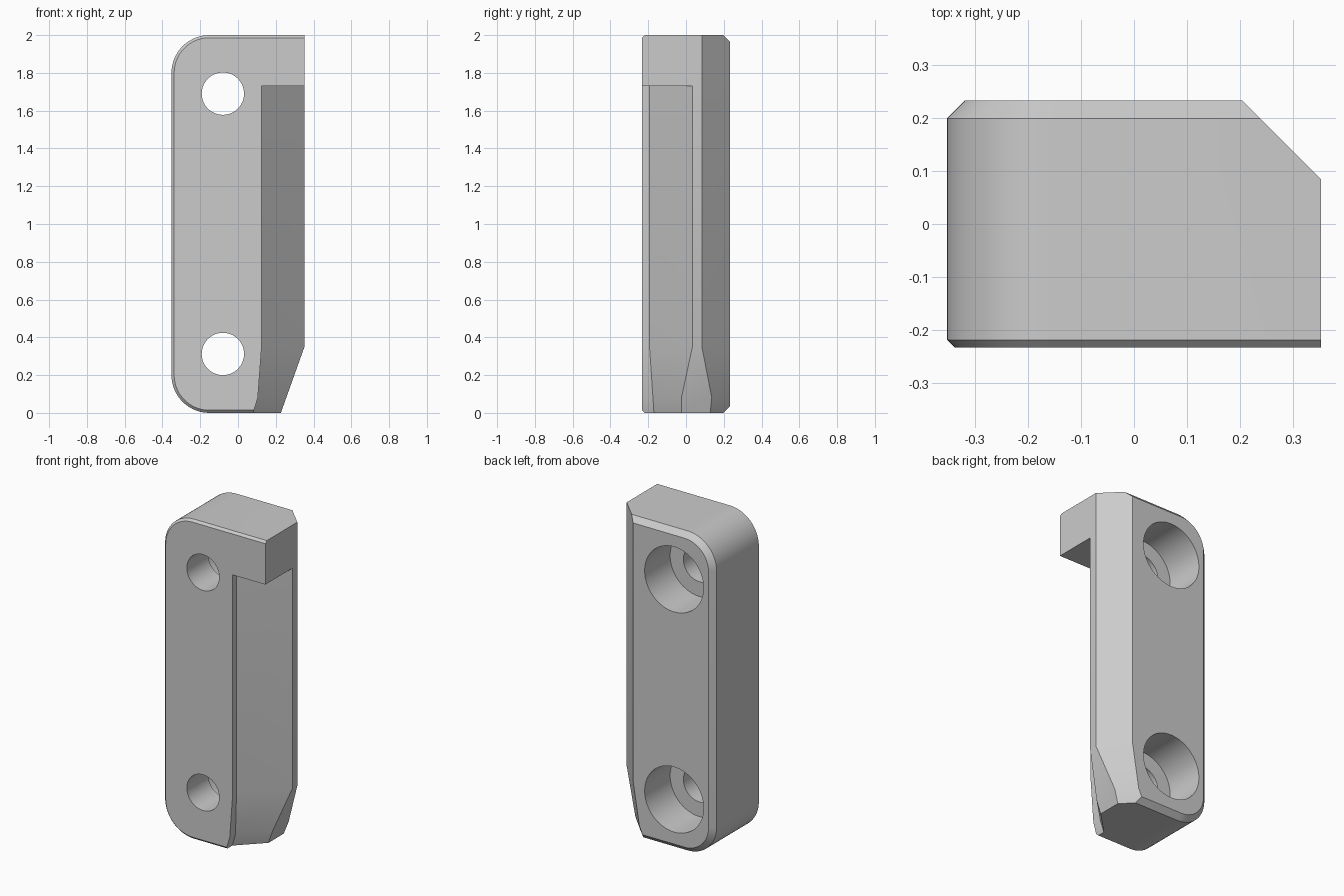
import bpy, bmesh, math

cube = bpy.data.objects.get("Cube")
if cube:
    bpy.data.objects.remove(cube, do_unlink=True)

# Single grey finish
grey = bpy.data.materials.new("plain grey")
grey.use_nodes = True
grey.diffuse_color = (0.6, 0.6, 0.6, 1)
grey.node_tree.nodes["Principled BSDF"].inputs["Base Color"].default_value = (0.6, 0.6, 0.6, 1)


def loft(name, rings):
    """Closed solid through rings that share one point count."""
    bm = bmesh.new()
    loops = [[bm.verts.new(p) for p in ring] for ring in rings]
    n = len(loops[0])
    for a, b in zip(loops, loops[1:]):
        for i in range(n):
            j = (i + 1) % n
            bm.faces.new((a[i], a[j], b[j], b[i]))
    bm.faces.new(loops[0])
    bm.faces.new(loops[-1])
    bmesh.ops.recalc_face_normals(bm, faces=bm.faces)
    mesh = bpy.data.meshes.new(name)
    bm.to_mesh(mesh)
    bm.free()
    obj = bpy.data.objects.new(name, mesh)
    mesh.materials.append(grey)
    bpy.context.collection.objects.link(obj)
    return obj


HALF_W, HALF_D, HEIGHT, RADIUS = 0.352, 0.232, 2.0, 0.2
SLANT_Z, SLANT_X = 0.35, 0.125


def outline(y, inset):
    """Side outline: rounded left corners, slanted lower right corner."""
    low_x = HALF_W - SLANT_X * (1 - inset / SLANT_Z)
    pts = [(low_x, y, inset), (HALF_W, y, SLANT_Z), (HALF_W, y, HEIGHT - inset)]
    r, steps = RADIUS - inset, 14
    for cz, start in ((HEIGHT - RADIUS, 90), (RADIUS, 180)):
        for i in range(steps + 1):
            a = math.radians(start + 90 * i / steps)
            pts.append((-HALF_W + RADIUS + r * math.cos(a), y, cz + r * math.sin(a)))
    return pts


# Main block with narrow front chamfer and wider back chamfer
body = loft("bracket_body", [outline(-HALF_D, 0.014), outline(-HALF_D + 0.014, 0),
                             outline(HALF_D - 0.033, 0), outline(HALF_D, 0.033)])


def notch_ring(z, wall, c):
    return [(wall, -0.4, z), (wall, wall - c, z), (0.6, 0.6 - c, z), (0.6, -0.4, z)]


def corner_ring(z, k):
    return [(k - 0.3, 0.3, z), (k - 0.6, 0.6, z), (0.6, 0.6, z), (0.6, k - 0.6, z)]


def cylinder(name, z, radius, y0, y1):
    rings = []
    for y in (y0, y1):
        rings.append([(-0.08 + radius * math.cos(t), y, z + radius * math.sin(t))
                      for t in (math.tau * i / 64 for i in range(64))])
    return loft(name, rings)


# Front rail notch and back corner cut, both flaring at the foot
cutters = [
    loft("notch_cutter", [notch_ring(-0.1, 0.05, 0.212), notch_ring(0, 0.08, 0.25),
                          notch_ring(0.08, 0.105, 0.28), notch_ring(0.35, 0.125, 0.318),
                          notch_ring(1.73, 0.125, 0.318)]),
    loft("corner_cutter", [corner_ring(-0.1, 0.31), corner_ring(0, 0.355),
                           corner_ring(0.08, 0.392), corner_ring(0.35, 0.436),
                           corner_ring(2.1, 0.436)]),
]
# Counterbored screw holes
for label, z in (("lower", 0.312), ("upper", 1.69)):
    cutters.append(cylinder(label + "_hole_cutter", z, 0.112, -0.4, 0.1))
    cutters.append(cylinder(label + "_counterbore_cutter", z, 0.204, -0.02, 0.4))

bpy.context.view_layer.objects.active = body
for cutter in cutters:
    cutter.hide_render = True
    mod = body.modifiers.new("cut", "BOOLEAN")
    mod.operation = "DIFFERENCE"
    mod.solver = "EXACT"
    mod.object = cutter
    bpy.ops.object.modifier_apply(modifier=mod.name)
for cutter in cutters:
    bpy.data.objects.remove(cutter, do_unlink=True)

bpy.ops.object.select_all(action="DESELECT")
body.select_set(True)
bpy.ops.object.shade_smooth_by_angle(angle=math.radians(20))
